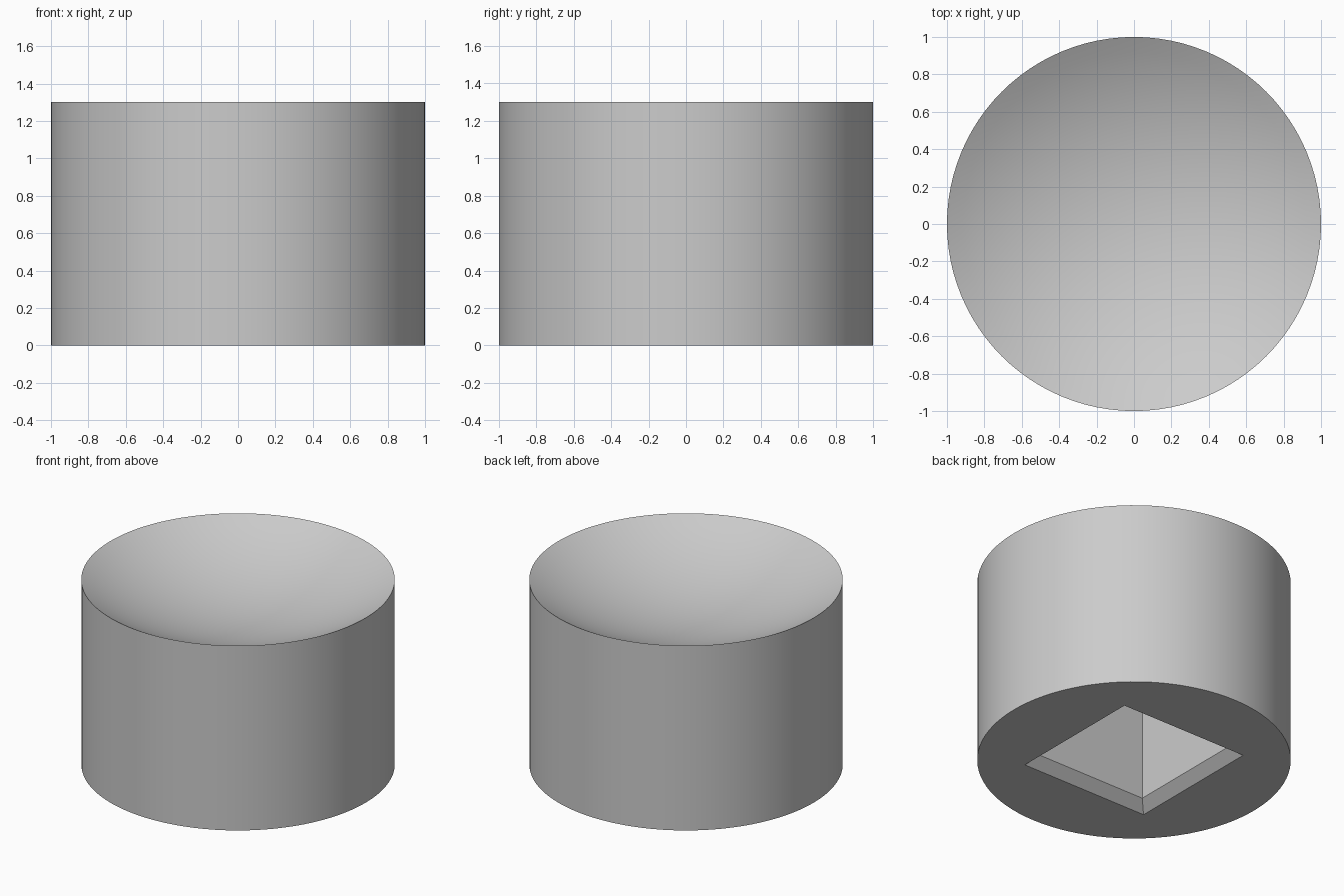
import bpy, bmesh, math

if "Cube" in bpy.data.objects:
    bpy.data.objects.remove(bpy.data.objects["Cube"])

SEGMENTS = 96
HEIGHT = 1.3
DISH_RADIUS = 2.0      # sphere that forms the hollow top
SOCKET_DEPTH = 0.8

grey = bpy.data.materials.new("plain grey")
grey.diffuse_color = (0.6, 0.6, 0.6, 1)
grey.use_nodes = True
grey.node_tree.nodes["Principled BSDF"].inputs["Base Color"].default_value = grey.diffuse_color

bm = bmesh.new()


def ring(radius, z, count, turn=0.0):
    """Closed loop of vertices around the z axis."""
    return [bm.verts.new((radius * math.cos(turn + math.tau * i / count),
                          radius * math.sin(turn + math.tau * i / count), z))
            for i in range(count)]


def skin(a, b):
    """Quads between two loops of equal length."""
    n = len(a)
    for i in range(n):
        j = (i + 1) % n
        bm.faces.new((a[i], a[j], b[j], b[i]))


def loop_edges(loop):
    return [bm.edges.get((loop[i], loop[(i + 1) % len(loop)])) for i in range(len(loop))]


# round outer wall
foot = ring(1.0, 0.0, SEGMENTS)
rim = ring(1.0, HEIGHT, SEGMENTS)
skin(foot, rim)

# concave spherical top
rim_drop = math.sqrt(DISH_RADIUS ** 2 - 1)
previous = rim
for step in range(11, 0, -1):
    r = step / 12
    z = HEIGHT + rim_drop - math.sqrt(DISH_RADIUS ** 2 - r * r)
    current = ring(r, z, SEGMENTS)
    skin(previous, current)
    previous = current
centre = bm.verts.new((0, 0, HEIGHT + rim_drop - DISH_RADIUS))
for i in range(SEGMENTS):
    bm.faces.new((previous[i], previous[(i + 1) % SEGMENTS], centre))

# square socket with a chamfered mouth
diag = math.sqrt(2)
mouth = ring(0.494 * diag, 0.0, 4, math.pi / 4)
throat = ring(0.427 * diag, 0.067, 4, math.pi / 4)
end = ring(0.427 * diag, SOCKET_DEPTH, 4, math.pi / 4)
skin(mouth, throat)
skin(throat, end)
bm.faces.new(end)

# flat underside around the socket
bmesh.ops.triangle_fill(bm, edges=loop_edges(foot) + loop_edges(mouth), use_beauty=True)
bmesh.ops.recalc_face_normals(bm, faces=bm.faces[:])

mesh = bpy.data.meshes.new("dished_plug")
bm.to_mesh(mesh)
bm.free()
mesh.materials.append(grey)
plug = bpy.data.objects.new("dished_plug", mesh)
bpy.context.collection.objects.link(plug)

# smooth curved surfaces, crisp edges
bpy.context.view_layer.objects.active = plug
plug.select_set(True)
bpy.ops.object.shade_smooth_by_angle(angle=math.radians(30))
